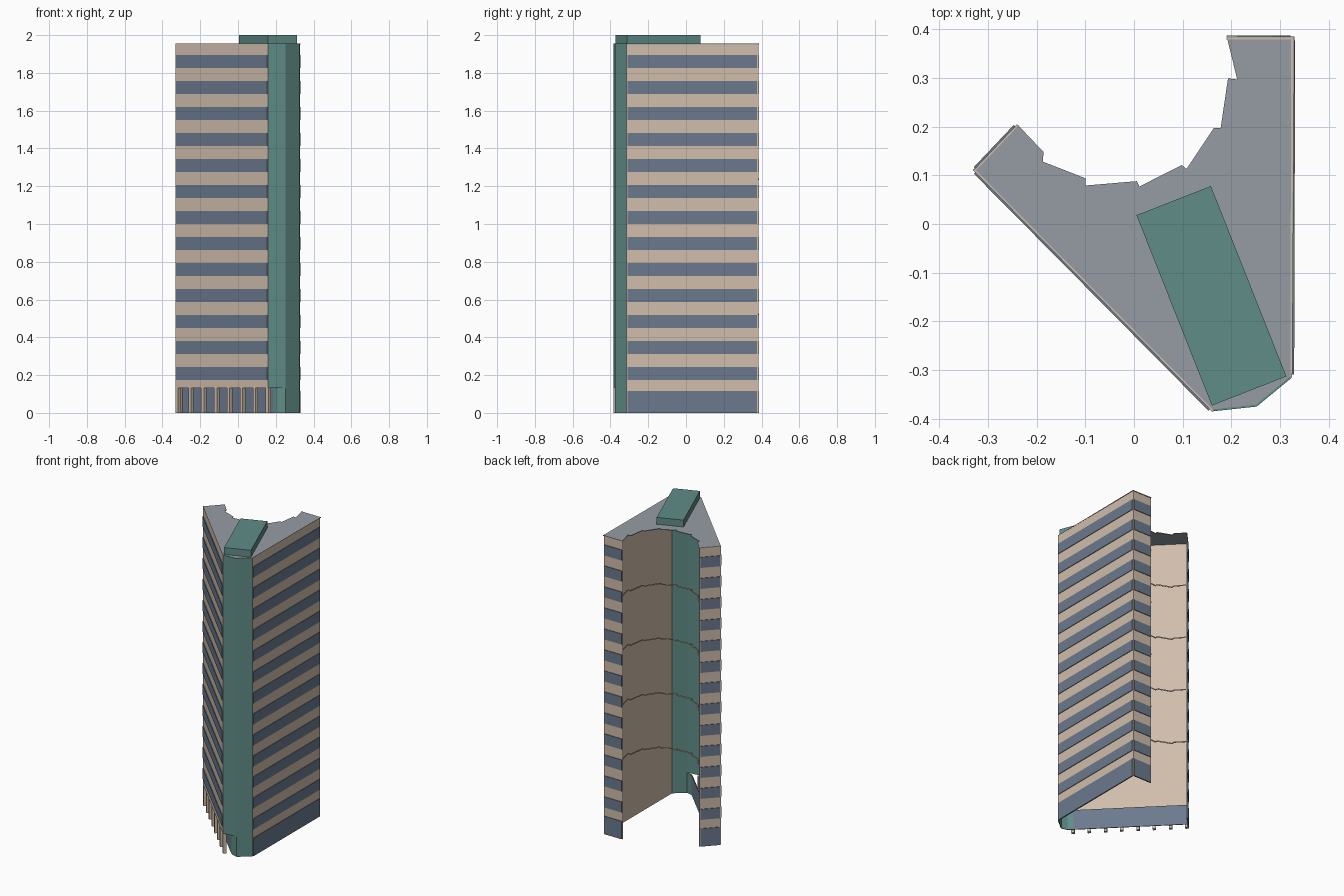
import bpy, bmesh
from mathutils import Vector

cube = bpy.data.objects.get("Cube")
if cube:
    bpy.data.objects.remove(cube, do_unlink=True)


def material(name, rgb):
    m = bpy.data.materials.new(name)
    m.use_nodes = True
    m.diffuse_color = (*rgb, 1)
    m.node_tree.nodes["Principled BSDF"].inputs["Base Color"].default_value = (*rgb, 1)
    return m


BEIGE = material("beige stone", (0.63, 0.51, 0.41))
BLUE = material("blue glass", (0.145, 0.195, 0.27))
TEAL = material("teal cladding", (0.115, 0.265, 0.245))
GREY = material("grey roof", (0.30, 0.335, 0.37))


def finish(name, bm, mat):
    mesh = bpy.data.meshes.new(name)
    bm.to_mesh(mesh)
    bm.free()
    mesh.materials.append(mat)
    obj = bpy.data.objects.new(name, mesh)
    bpy.context.collection.objects.link(obj)
    return obj


def prism(name, outline, z0, z1, mat):
    """Solid block over a closed plan outline."""
    bm = bmesh.new()
    face = bm.faces.new([bm.verts.new((x, y, z0)) for x, y in outline])
    top = bmesh.ops.extrude_face_region(bm, geom=[face])["geom"]
    bmesh.ops.translate(bm, vec=(0, 0, z1 - z0),
                        verts=[v for v in top if isinstance(v, bmesh.types.BMVert)])
    bmesh.ops.recalc_face_normals(bm, faces=bm.faces)
    return finish(name, bm, mat)


def ribbon(name, path, bands, mat, offset=-1, thick=0.004):
    """Upright plates along an open plan path, one per height band."""
    bm = bmesh.new()
    for z0, z1 in bands:
        low = [bm.verts.new((x, y, z0)) for x, y in path]
        high = [bm.verts.new((x, y, z1)) for x, y in path]
        for i in range(len(path) - 1):
            bm.faces.new((low[i], low[i + 1], high[i + 1], high[i]))
    obj = finish(name, bm, mat)
    mod = obj.modifiers.new("thickness", "SOLIDIFY")
    mod.thickness = thick
    mod.offset = offset
    return obj


TOP = 1.955
BASE = 0.133

# Plan corners, counterclockwise
west, south = (-0.33, 0.11), (0.16, -0.385)
nose, east = (0.252, -0.375), (0.325, -0.315)
north, north_in = (0.327, 0.383), (0.19, 0.383)
west_in = (-0.24, 0.205)

# Outer walls
walls = {
    "front_wall": (west, south, BASE),
    "side_wall": (east, north, 0),
    "side_wing_end": (north, north_in, 0),
    "front_wing_end": (west_in, west, 0),
}
floors = [(0.175 + i * 0.1375, 0.244 + i * 0.1375) for i in range(13)]
for name, (a, b, z0) in walls.items():
    ribbon(name, (a, b), [(z0, TOP)], BEIGE)
    # Window bands, held back from the corners
    a, b = Vector(a), Vector(b)
    step = (b - a).normalized() * 0.006
    bands = floors if z0 else [(0, 0.117)] + floors
    ribbon(name + "_windows", (a + step, b - step), bands, BLUE, offset=1)

# Teal corner, with its first facet stopping above the entrance
ribbon("corner_front_facet", (south, nose), [(BASE, TOP)], TEAL)
ribbon("corner_side_facet", (nose, east), [(0, TOP)], TEAL)

# Recessed ground floor
inner = (0.185, -0.34)
ribbon("entrance_return", (inner, (0.21, -0.363), nose), [(0, BASE)], TEAL)
ribbon("ground_floor_glazing", ((-0.295, 0.145), inner), [(0, BASE)], BLUE)

# Colonnade
start, end = Vector((-0.317, 0.111)), Vector((0.161, -0.371))
along = (end - start).normalized() * 0.01
across = Vector((-along.y, along.x))
for i in range(8):
    c = start.lerp(end, i / 7)
    corners = [c - along - across, c + along - across, c + along + across, c - along + across]
    prism(f"column_{i + 1}", corners, 0, BASE, BEIGE)

# Stepped rear edge of the roof and floors
rear = [(0.19, 0.387), (0.212, 0.297), (0.193, 0.299), (0.178, 0.197), (0.164, 0.197),
        (0.108, 0.113), (0.098, 0.121), (0.011, 0.077), (0.006, 0.088), (-0.1, 0.079),
        (-0.1, 0.094), (-0.187, 0.128), (-0.186, 0.148), west_in]
prism("roof", [west, south, nose, east, (0.33, 0.385)] + rear, TOP - 0.004, TOP, GREY)
ledges = [(TOP - 0.357 * k - 0.008, TOP - 0.357 * k) for k in range(1, 5)]
ribbon("rear_ledges", rear, ledges, BEIGE, thick=0.002)

# Rooftop plant room
prism("plant_room", [(0.005, 0.018), (0.16, -0.373), (0.313, -0.313), (0.158, 0.078)],
      TOP, 2.0, TEAL)
